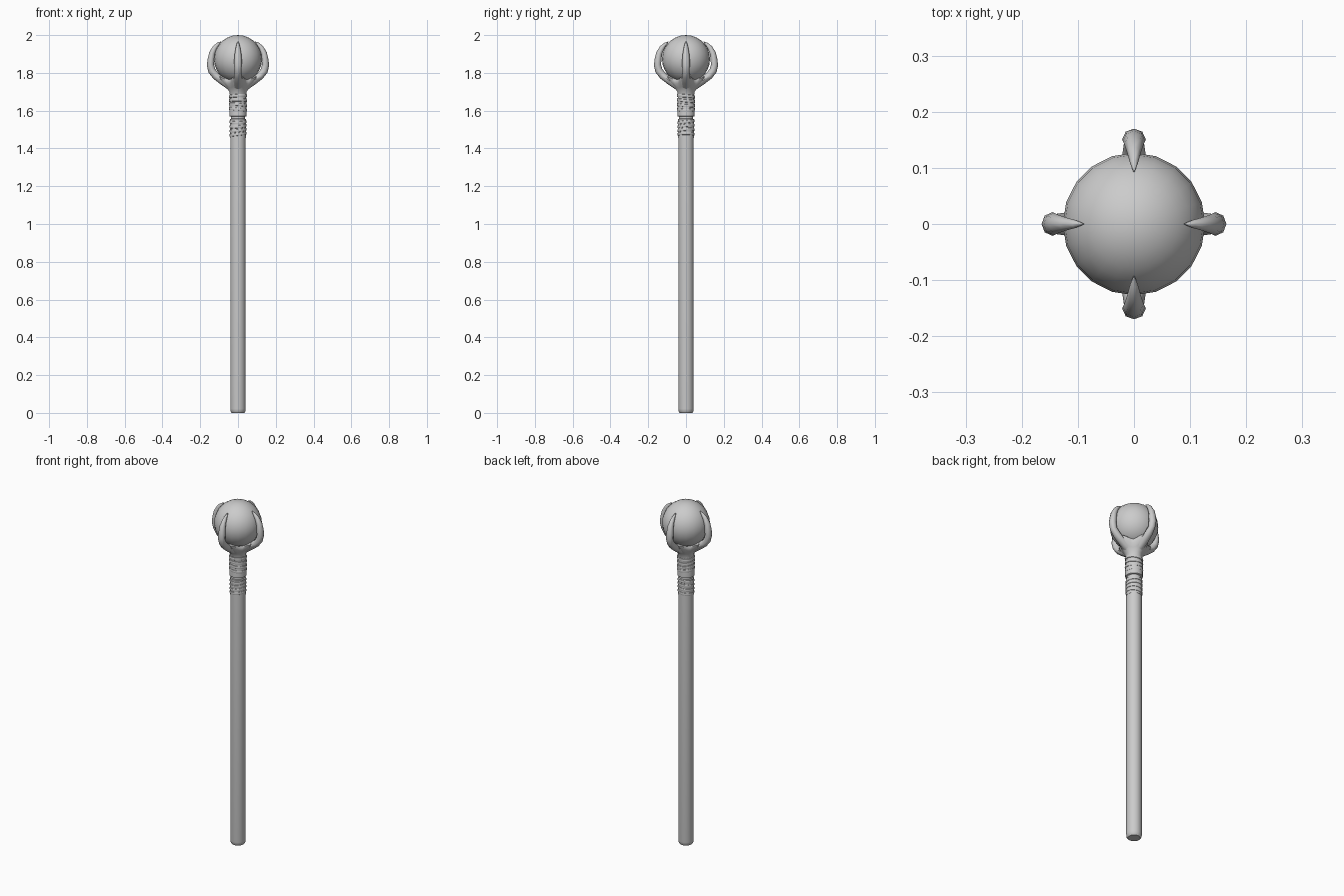
import bpy, bmesh, math
from mathutils import Vector, Matrix

default = bpy.data.objects.get("Cube")
if default:
    bpy.data.objects.remove(default)

GREY = (0.6, 0.6, 0.6, 1)
grey = bpy.data.materials.new("plain grey")
grey.use_nodes = True
grey.diffuse_color = GREY
grey.node_tree.nodes["Principled BSDF"].inputs["Base Color"].default_value = GREY


def finish(name, bm, angle=40):
    bmesh.ops.recalc_face_normals(bm, faces=bm.faces)
    mesh = bpy.data.meshes.new(name)
    bm.to_mesh(mesh)
    bm.free()
    mesh.materials.append(grey)
    obj = bpy.data.objects.new(name, mesh)
    bpy.context.collection.objects.link(obj)
    bpy.ops.object.select_all(action='DESELECT')
    obj.select_set(True)
    bpy.context.view_layer.objects.active = obj
    bpy.ops.object.shade_smooth_by_angle(angle=math.radians(angle))
    return obj


def loft(name, rings, angle=40):
    """Skin a list of point rings and cap both ends."""
    bm = bmesh.new()
    loops = [[bm.verts.new(p) for p in ring] for ring in rings]
    for a, b in zip(loops, loops[1:]):
        for i in range(len(a)):
            j = (i + 1) % len(a)
            bm.faces.new((a[i], a[j], b[j], b[i]))
    bm.faces.new(loops[0])
    bm.faces.new(loops[-1])
    return finish(name, bm, angle)


def circle(r, z, n=20, tilt=0.0, heading=0.0):
    """Ring around the shaft, optionally sloping up towards a heading."""
    turns = [math.tau * i / n for i in range(n)]
    return [(r * math.cos(t), r * math.sin(t), z + r * tilt * math.cos(t - heading))
            for t in turns]


def lathe(name, profile, n=20, angle=40):
    return loft(name, [circle(r, z, n) for r, z in profile], angle)


# Shaft with a rounded foot
lathe("shaft", [(0.033, 0), (0.039, 0.007), (0.041, 0.022), (0.041, 1.47)])

# Two binding sleeves with a narrow gap between them
lathe("lower_sleeve", [(0.036, 1.453), (0.042, 1.456), (0.042, 1.555), (0.037, 1.558)])
lathe("sleeve_gap", [(0.038, 1.54), (0.038, 1.59)])
lathe("upper_sleeve", [(0.04, 1.568), (0.046, 1.571), (0.046, 1.60),
                       (0.044, 1.65), (0.043, 1.70)])


# Sloping cord turns wrapped over the sleeves
def cord(name, z, r, tilt, heading):
    h = 0.010
    section = [(r - 0.005, -h), (r + 0.001, -h * 0.7), (r + 0.003, 0),
               (r + 0.001, h * 0.7), (r - 0.005, h)]
    loft(name, [circle(s, z + dz, 20, tilt, heading) for s, dz in section])


for i in range(4):
    cord(f"lower_cord_{i + 1}", 1.475 + 0.022 * i, 0.0425, 0.12, 0.5 * i)
for i in range(4):
    cord(f"upper_cord_{i + 1}", 1.607 + 0.023 * i, 0.0455, -0.10, 0.7 * i)

# Palm: four-lobed cup that flares towards the claws
palm = []
for r, z, lobe in [(0.042, 1.675, 0), (0.045, 1.70, 0.02), (0.062, 1.727, 0.12),
                   (0.082, 1.752, 0.2), (0.086, 1.772, 0.24), (0.066, 1.782, 0.1)]:
    ring = []
    for i in range(32):
        t = math.tau * i / 32
        k = math.cos(4 * t)
        s = r * (1 + lobe * k)
        ring.append((s * math.cos(t), s * math.sin(t), z + 0.05 * lobe * k))
    palm.append(ring)
loft("palm", palm)

# Orb
bm = bmesh.new()
bmesh.ops.create_uvsphere(bm, u_segments=20, v_segments=14, radius=0.127,
                          matrix=Matrix.Translation((0, 0, 1.873)))
finish("orb", bm)

# Claws: radius, height, half thickness, half width along each finger
finger = [(0.045, 1.728, 0.018, 0.024), (0.085, 1.758, 0.020, 0.024),
          (0.120, 1.785, 0.020, 0.021), (0.141, 1.812, 0.020, 0.018),
          (0.148, 1.842, 0.019, 0.021), (0.145, 1.872, 0.018, 0.020),
          (0.139, 1.905, 0.016, 0.017), (0.124, 1.934, 0.013, 0.012),
          (0.106, 1.954, 0.008, 0.007), (0.091, 1.966, 0.001, 0.001)]


def claw(name, heading, reach):
    spin = Matrix.Rotation(heading, 3, 'Z')
    centres = [Vector((r * reach, 0, z)) for r, z, _, _ in finger]
    rings = []
    for i, (_, _, thick, wide) in enumerate(finger):
        along = centres[min(i + 1, len(finger) - 1)] - centres[max(i - 1, 0)]
        along.normalize()
        out = Vector((along.z, 0, -along.x))
        ring = []
        for k in range(8):
            t = math.tau * k / 8
            p = centres[i] + out * thick * math.cos(t)
            p += Vector((0, wide * math.sin(t), 0))
            ring.append(spin @ p)
        rings.append(ring)
    loft(name, rings, 50)


for name, quarter, reach in [("left_claw", 0, 0.985), ("back_claw", 1, 1.02),
                             ("right_claw", 2, 0.985), ("front_claw", 3, 1.02)]:
    claw(name, quarter * math.pi / 2, reach)
